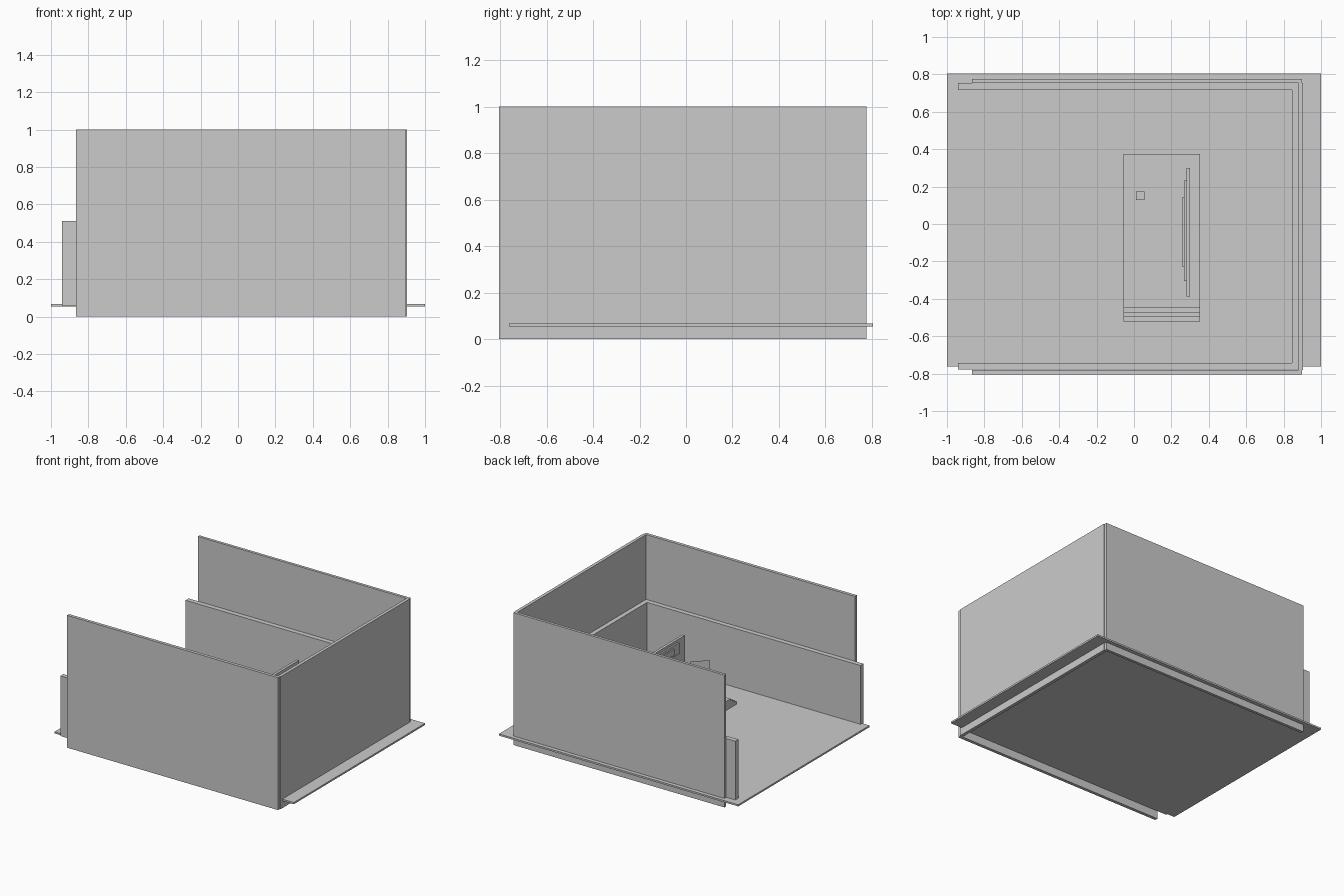
import bpy

if "Cube" in bpy.data.objects:
    bpy.data.objects.remove(bpy.data.objects["Cube"])


def box(name, x, y, z):
    """Box from (min, max) ranges on each axis."""
    bpy.ops.mesh.primitive_cube_add(size=1)
    ob = bpy.context.object
    ob.name = name
    ob.location = [sum(r) / 2 for r in (x, y, z)]
    ob.scale = [r[1] - r[0] for r in (x, y, z)]
    bpy.ops.object.transform_apply(location=True, rotation=True, scale=True)
    return ob


# floor slab
box("floor", (-1.0, 1.0), (-0.762, 0.805), (0.055, 0.068))

# tall outer walls, open on the left
box("outer_wall_front", (-0.865, 0.898), (-0.805, -0.781), (0, 1.0))
box("outer_wall_back", (-0.865, 0.898), (0.755, 0.776), (0, 1.0))
box("outer_wall_right", (0.88, 0.904), (-0.781, 0.755), (0, 1.0))

# low inner walls
box("inner_wall_front", (-0.94, 0.879), (-0.778, -0.742), (0.058, 0.512))
box("inner_wall_back", (-0.94, 0.879), (0.717, 0.754), (0.058, 0.512))
box("inner_wall_right", (0.845, 0.879), (-0.742, 0.717), (0.058, 0.512))

# stage with shallow steps at its front end
z = 0.068
for i, (front, top) in enumerate(((-0.52, 0.092), (-0.498, 0.107),
                                  (-0.474, 0.122), (-0.45, 0.137))):
    box(f"stage_step_{i + 1}", (-0.057, 0.352), (front, 0.375), (z, top))
    z = top

# standing backboard with a header sign and a raised plaque
box("backboard", (0.28, 0.30), (-0.387, 0.30), (0.137, 0.55))
box("header_sign", (0.268, 0.28), (-0.305, 0.232), (0.445, 0.53))
box("header_plaque", (0.258, 0.268), (-0.23, 0.145), (0.465, 0.51))

# small square stand
box("stand", (0.01, 0.055), (0.127, 0.173), (0.137, 0.33))

# thin upright panel turned at an angle on the stage
mesh = bpy.data.meshes.new("angled_panel")
a, b = (0.08, -0.40), (0.178, -0.305)
mesh.from_pydata([(*a, 0.137), (*b, 0.137), (*b, 0.41), (*a, 0.41)], [], [(0, 1, 2, 3)])
bpy.context.collection.objects.link(bpy.data.objects.new("angled_panel", mesh))
